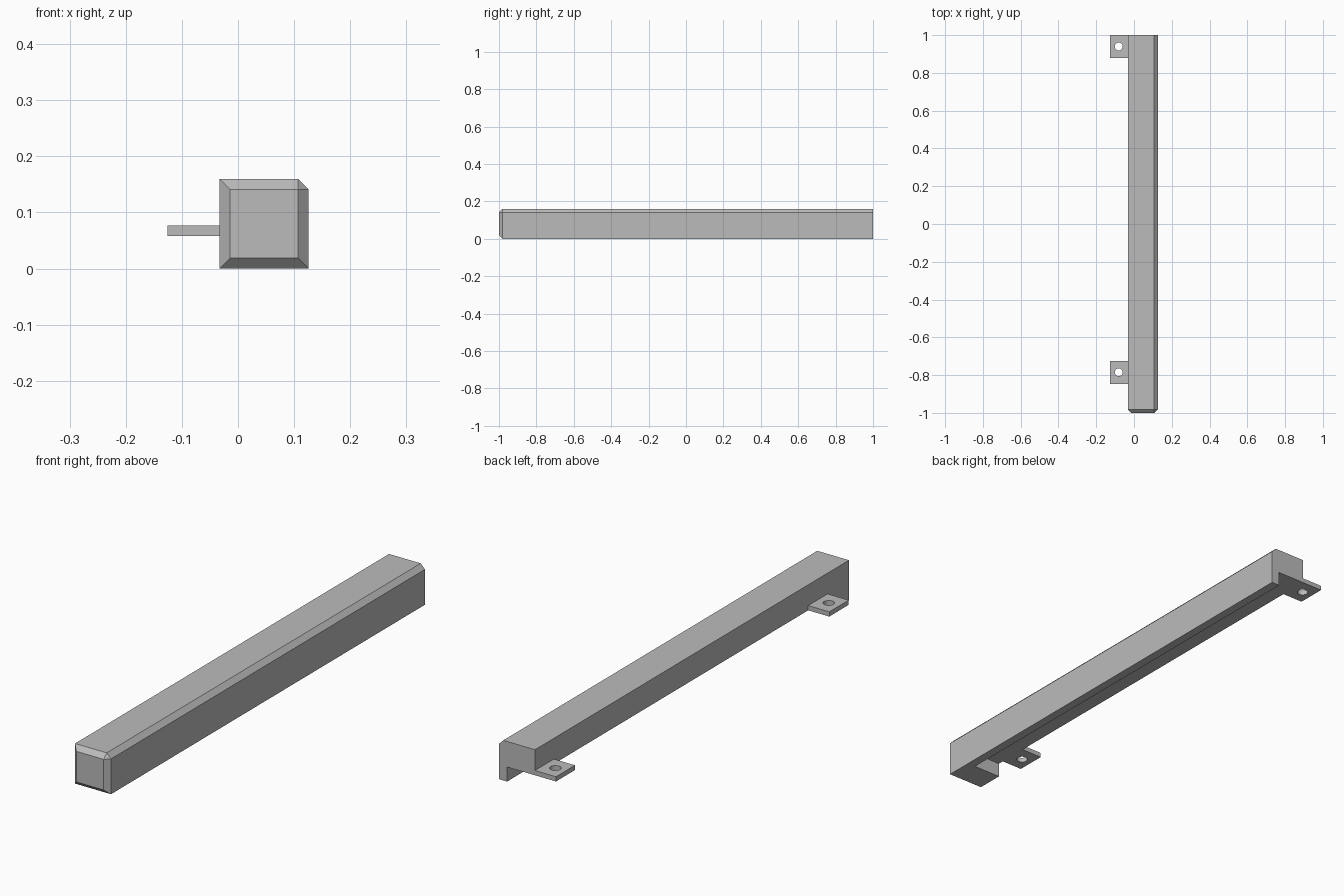
import bpy
import bmesh
from mathutils import Vector

if "Cube" in bpy.data.objects:
    bpy.data.objects.remove(bpy.data.objects["Cube"], do_unlink=True)

grey = bpy.data.materials.new("plain grey")
grey.use_nodes = True
colour = (0.5, 0.5, 0.5, 1)
grey.diffuse_color = colour
grey.node_tree.nodes["Principled BSDF"].inputs["Base Color"].default_value = colour


def make_object(name, bm):
    mesh = bpy.data.meshes.new(name)
    bm.to_mesh(mesh)
    bm.free()
    mesh.materials.append(grey)
    obj = bpy.data.objects.new(name, mesh)
    bpy.context.collection.objects.link(obj)
    return obj


def box_mesh(low, high):
    low, high = Vector(low), Vector(high)
    bm = bmesh.new()
    bmesh.ops.create_cube(bm, size=1)
    bmesh.ops.scale(bm, vec=high - low, verts=bm.verts)
    bmesh.ops.translate(bm, vec=(low + high) / 2, verts=bm.verts)
    return bm


def cut(target, cutter):
    cutter.hide_render = True
    cutter.hide_set(True)
    cutter.display_type = 'WIRE'
    mod = target.modifiers.new(cutter.name, 'BOOLEAN')
    mod.object = cutter
    mod.operation = 'DIFFERENCE'
    mod.solver = 'EXACT'


# Rail dimensions
left, right = -0.033, 0.126
front, back = -1.0, 1.0
top = 0.16
tab_low, tab_high = 0.058, 0.077

# Rail body, chamfered around the front end and along the top outer edge
bm = box_mesh((left, front, 0), (right, back, top))


def chamfered(edge):
    a, b = (v.co for v in edge.verts)
    mid = (a + b) / 2
    on_front = mid.y < front + 0.001
    outer_top = mid.x > right - 0.001 and mid.z > top - 0.001
    return on_front or outer_top


bmesh.ops.bevel(bm, geom=[e for e in bm.edges if chamfered(e)],
                offset=0.019, segments=1, affect='EDGES')
rail = make_object("rail_body", bm)

# Open channel under the rail, leaving a solid front block and an outer lip
channel = make_object("channel_cutter",
                      box_mesh((left - 0.1, -0.87, -0.1), (0.09, back + 0.1, tab_low)))
cut(rail, channel)

# Mounting tabs with a screw hole
for name, y0, y1 in (("front_tab", -0.846, -0.724), ("back_tab", 0.88, back)):
    tab = make_object(name, box_mesh((-0.126, y0, tab_low), (left, y1, tab_high)))
    bm = bmesh.new()
    bmesh.ops.create_cone(bm, cap_ends=True, segments=32,
                          radius1=0.021, radius2=0.021, depth=0.1)
    bmesh.ops.translate(bm, verts=bm.verts,
                        vec=(-0.081, (y0 + y1) / 2, (tab_low + tab_high) / 2))
    cut(tab, make_object(name + "_hole_cutter", bm))
